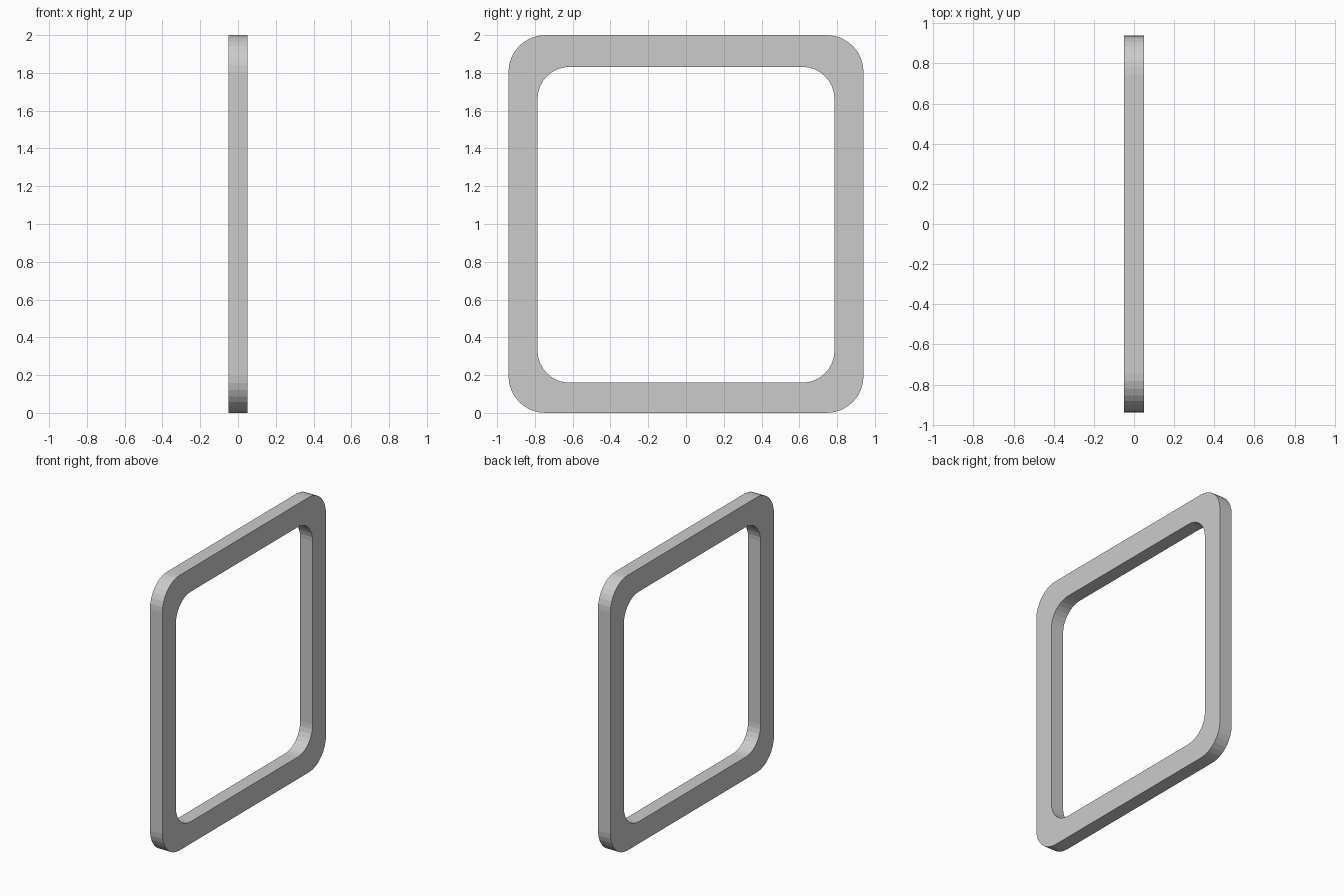
import bpy, bmesh
from math import sin, cos, pi

if "Cube" in bpy.data.objects:
    bpy.data.objects.remove(bpy.data.objects["Cube"])

HALF_DEPTH = 0.05
SEGMENTS = 8  # facets per rounded corner


def rounded_rect(y, z0, z1, r):
    """Outline of a rounded rectangle in the YZ plane."""
    corners = [(y - r, z1 - r), (-y + r, z1 - r), (-y + r, z0 + r), (y - r, z0 + r)]
    return [(cy + r * cos(a), cz + r * sin(a))
            for q, (cy, cz) in enumerate(corners)
            for a in [(q + i / SEGMENTS) * pi / 2 for i in range(SEGMENTS + 1)]]


outer = rounded_rect(0.94, 0.0, 2.0, 0.195)
inner = rounded_rect(0.786, 0.16, 1.832, 0.17)

# Square ring: four matching loops bridged into a closed band
bm = bmesh.new()
loops = [[bm.verts.new((x, y, z)) for y, z in outline]
         for x, outline in ((HALF_DEPTH, outer), (-HALF_DEPTH, outer),
                            (-HALF_DEPTH, inner), (HALF_DEPTH, inner))]
n = len(outer)
for k in range(4):
    a, b = loops[k], loops[(k + 1) % 4]
    for i in range(n):
        j = (i + 1) % n
        bm.faces.new((a[i], b[i], b[j], a[j]))
bmesh.ops.recalc_face_normals(bm, faces=bm.faces)

mesh = bpy.data.meshes.new("square_frame")
bm.to_mesh(mesh)
bm.free()
frame = bpy.data.objects.new("square_frame", mesh)
bpy.context.collection.objects.link(frame)
